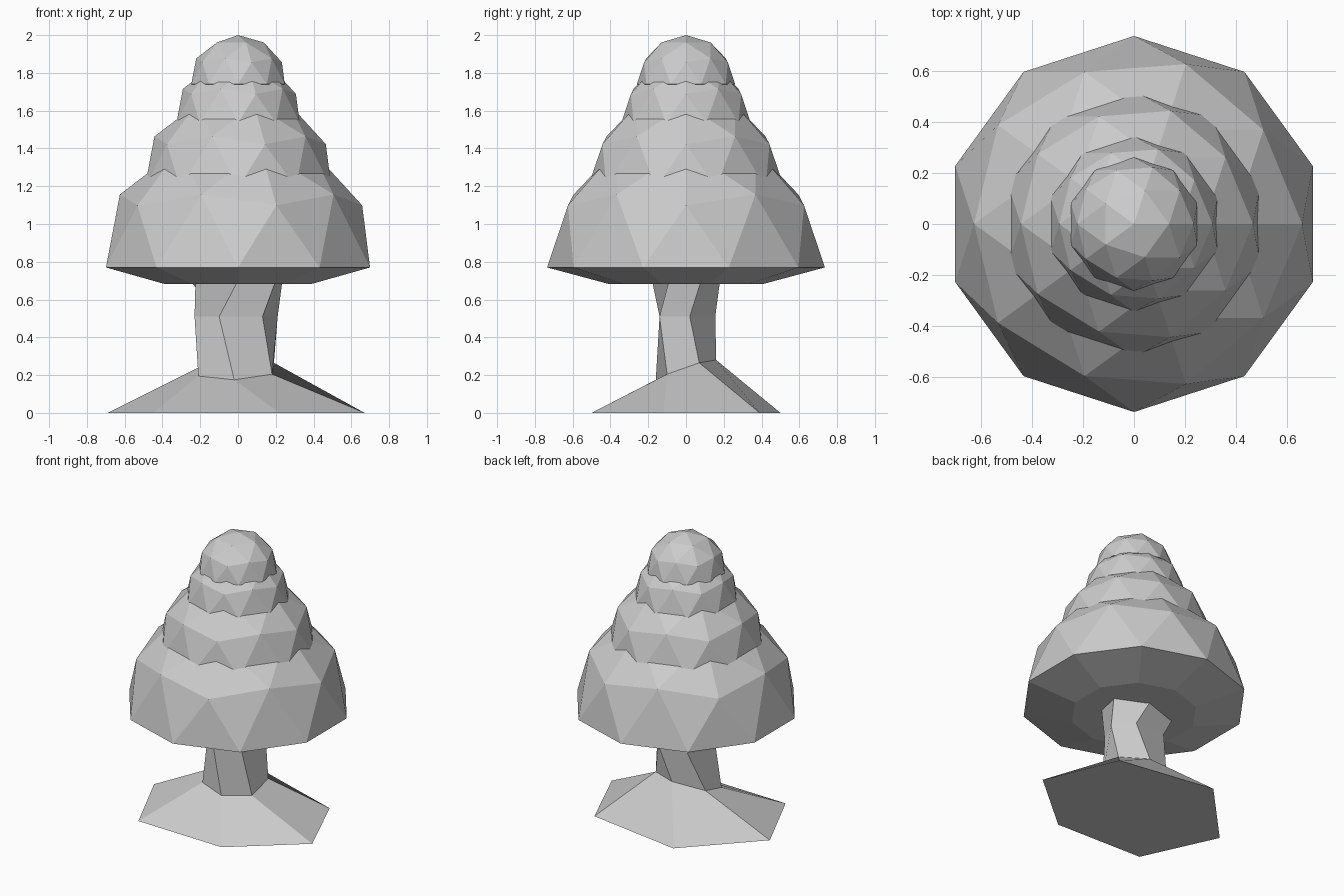
import bpy, bmesh
from mathutils import Vector

if "Cube" in bpy.data.objects:
    bpy.data.objects.remove(bpy.data.objects["Cube"])


def add_object(name, bm):
    bmesh.ops.recalc_face_normals(bm, faces=bm.faces)
    mesh = bpy.data.meshes.new(name)
    bm.to_mesh(mesh)
    bm.free()
    obj = bpy.data.objects.new(name, mesh)
    bpy.context.collection.objects.link(obj)
    return obj


def foliage(name, radius, z):
    """Upper half of a low-poly icosphere, closed by a shallow bevelled underside."""
    bm = bmesh.new()
    bmesh.ops.create_icosphere(bm, subdivisions=2, radius=radius)
    low = [v for v in bm.verts if v.co.z < -0.05 * radius]
    bmesh.ops.delete(bm, geom=low, context='VERTS')
    rim = [e for e in bm.edges if e.is_boundary]
    new = bmesh.ops.extrude_edge_only(bm, edges=rim)['geom']
    for v in (g for g in new if isinstance(g, bmesh.types.BMVert)):
        v.co = Vector((v.co.x * 0.56, v.co.y * 0.56, -0.118 * radius))
    bmesh.ops.holes_fill(bm, edges=[e for e in bm.edges if e.is_boundary])
    bmesh.ops.translate(bm, verts=bm.verts, vec=(0, 0, z))
    return add_object(name, bm)


def loft(name, rings):
    """Skin a stack of rings and cap both ends."""
    bm = bmesh.new()
    loops = [[bm.verts.new(p) for p in ring] for ring in rings]
    for a, b in zip(loops, loops[1:]):
        n = len(a)
        for i in range(n):
            j = (i + 1) % n
            bm.faces.new((a[i], a[j], b[j], b[i]))
    bm.faces.new(loops[0][::-1])
    bm.faces.new(loops[-1])
    return add_object(name, bm)


# Foliage tiers, largest at the bottom
for i, (radius, z) in enumerate([(0.735, 0.77), (0.52, 1.19), (0.343, 1.535), (0.26, 1.74)]):
    foliage(f"foliage_tier_{i + 1}", radius, z)

# Twisted six-sided trunk spreading into the ground mound
ground = [(-.45, -.48, 0), (.22, -.50, 0), (.67, -.12, 0),
          (.45, .39, 0), (-.25, .50, 0), (-.69, .04, 0)]
foot = [(-.21, -.10, .195), (-.02, -.16, .175), (.18, -.10, .205),
        (.19, .07, .265), (0, .16, .28), (-.21, .08, .24)]
middle = [(-.23, -.01, .51), (-.10, -.14, .51), (.13, -.14, .51),
          (.21, .02, .51), (.11, .155, .51), (-.12, .155, .51)]
top = [(-.225, -.09, .70), (0, -.18, .70), (.20, -.09, .70),
       (.235, .08, .70), (.01, .18, .70), (-.25, .09, .70)]
loft("trunk_and_mound", [ground, foot, middle, top])
